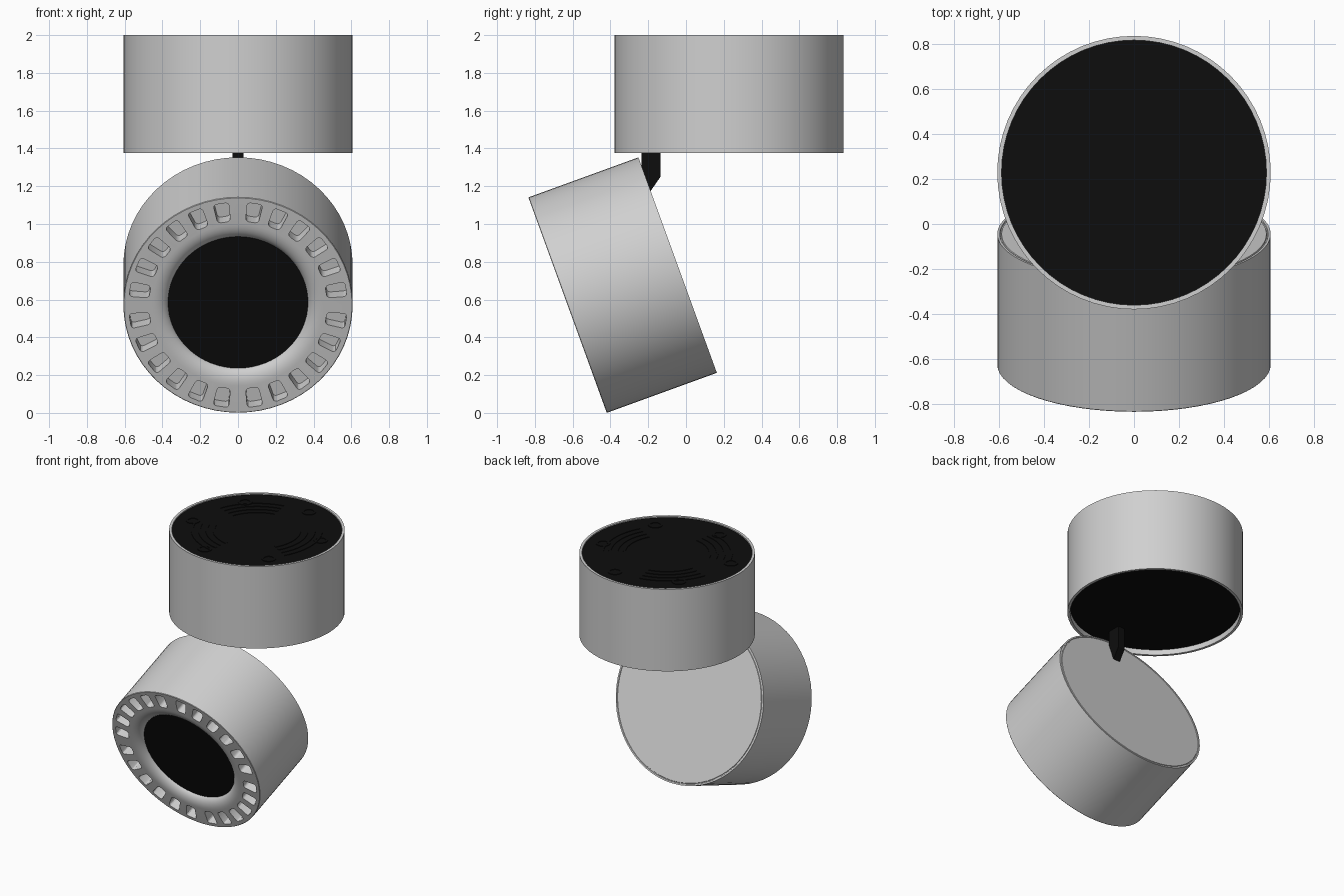
import bpy, bmesh, math
from mathutils import Matrix, Vector

cube = bpy.data.objects.get("Cube")
if cube:
    bpy.data.objects.remove(cube, do_unlink=True)

R = 0.607
TAU = math.tau


def material(name, rgb):
    m = bpy.data.materials.new(name)
    m.use_nodes = True
    col = (*rgb, 1)
    m.diffuse_color = col
    m.node_tree.nodes["Principled BSDF"].inputs["Base Color"].default_value = col
    return m


GREY = material("light grey", (0.63, 0.63, 0.63))
BLACK = material("black", (0.004, 0.004, 0.004))


def finish(name, bm, mat, matrix=None, smooth=True):
    bmesh.ops.recalc_face_normals(bm, faces=bm.faces)
    me = bpy.data.meshes.new(name)
    bm.to_mesh(me)
    bm.free()
    ob = bpy.data.objects.new(name, me)
    bpy.context.collection.objects.link(ob)
    me.materials.append(mat)
    if matrix:
        ob.matrix_world = matrix
    if smooth:
        smooth_shade(ob)
    return ob


def smooth_shade(ob):
    bpy.ops.object.select_all(action='DESELECT')
    ob.select_set(True)
    bpy.context.view_layer.objects.active = ob
    bpy.ops.object.shade_smooth_by_angle(angle=math.radians(30))


def lathe(bm, profile, segs, sweep=TAU, start=0.0):
    """Revolve (radius, height) points; zero radius becomes one pole."""
    full = sweep > TAU - 0.01
    count = segs if full else segs + 1
    rings = []
    for r, z in profile:
        if r == 0:
            rings.append([bm.verts.new((0, 0, z))] * count)
        else:
            angles = [start + sweep * i / segs for i in range(count)]
            rings.append([bm.verts.new((r * math.cos(a), r * math.sin(a), z)) for a in angles])
    for a, b in zip(rings, rings[1:]):
        for i in range(segs):
            j = (i + 1) % count
            corners = list(dict.fromkeys((a[i], a[j], b[j], b[i])))
            bm.faces.new(corners)


def turned(name, profile, mat, matrix, segs=64):
    bm = bmesh.new()
    lathe(bm, profile, segs)
    return finish(name, bm, mat, matrix)


def prism(bm, outline, axis_vec):
    """Extrude a closed outline of 3D points along a vector."""
    face = bm.faces.new([bm.verts.new(p) for p in outline])
    out = bmesh.ops.extrude_face_region(bm, geom=[face])
    verts = [g for g in out["geom"] if isinstance(g, bmesh.types.BMVert)]
    bmesh.ops.translate(bm, verts=verts, vec=axis_vec)


# Ceiling housing: thin-walled drum with black plates set in both ends
mount = Matrix.Translation((0, 0.228, 0))
turned("ceiling_housing", [(0, 1.44), (0.588, 1.44), (0.588, 1.375), (R, 1.375),
                           (R, 2), (0.588, 2), (0.588, 1.97), (0, 1.97)], GREY, mount)
turned("mounting_plate", [(0, 1.96), (0.588, 1.96), (0.588, 1.992), (0, 1.992)], BLACK, mount)
turned("bottom_plate", [(0, 1.415), (0.588, 1.415), (0.588, 1.45), (0, 1.45)], BLACK, mount)

# Raised arcs and screw bosses on the mounting plate
bm = bmesh.new()
for r in (0.29, 0.34, 0.39, 0.44):
    for middle in (0, 130, 230):
        lathe(bm, [(r, 1.99), (r, 1.996), (r + 0.015, 1.996), (r + 0.015, 1.99)], 16,
              math.radians(60), math.radians(middle - 30))
finish("plate_arcs", bm, BLACK, mount)
for i in range(6):
    a = math.radians(75 + 60 * i)
    place = mount @ Matrix.Translation((0.47 * math.cos(a), 0.47 * math.sin(a), 0))
    turned("plate_boss", [(0.035, 1.99), (0.035, 1.996), (0.05, 1.996), (0.05, 1.99)],
           BLACK, place, 24)

# Swivel arm between the housing and the lamp head
bm = bmesh.new()
side = [(-0.235, 1.43), (-0.135, 1.43), (-0.135, 1.25), (-0.187, 1.175), (-0.235, 1.24)]
prism(bm, [(-0.028, y, z) for y, z in side], (0.056, 0, 0))
finish("swivel_arm", bm, BLACK, smooth=False)

# Lamp head: tilted drum, its local z pointing out of the lens
head = Matrix.Translation((0, -0.627, 0.5705)) @ Matrix.Rotation(math.radians(110), 4, 'X')
flare = []
for i in range(9):
    t = math.radians(90) * i / 8
    flare.append((0.368 + 0.085 * (1 - math.sin(t)), -0.055 * (1 - math.cos(t))))
body = turned("lamp_head", [(0, -0.62), (0.588, -0.62), (0.59, -0.616), (0.594, -0.616),
                            (0.596, -0.62), (R, -0.62), (R, -0.003), (0.604, 0)]
              + flare + [(0, -0.055)], GREY, head)

# Ring of vent slots cut into the front rim
bm = bmesh.new()
for quadrant in range(4):
    for k in range(6):
        turn = Matrix.Rotation(math.radians(90 * quadrant + 9 + 14.4 * k), 4, 'Z')
        shape = [(0.472, -0.034), (0.578, -0.042), (0.578, 0.042), (0.472, 0.034)]
        prism(bm, [turn @ Vector((x, y, -0.09)) for x, y in shape], (0, 0, 0.12))
upright = [e for e in bm.edges if abs(e.verts[0].co.z - e.verts[1].co.z) > 0.1]
bmesh.ops.bevel(bm, geom=upright, offset=0.018, segments=3, profile=0.5, affect='EDGES')
cutter = finish("vent_cutter", bm, GREY, head, smooth=False)
cutter.hide_render = True
cut = body.modifiers.new("vents", 'BOOLEAN')
cut.operation = 'DIFFERENCE'
cut.solver = 'EXACT'
cut.object = cutter
bpy.context.view_layer.objects.active = body
bpy.ops.object.modifier_apply(modifier=cut.name)
bpy.data.objects.remove(cutter, do_unlink=True)
smooth_shade(body)

# Lens
turned("lens", [(0, -0.06), (0.372, -0.06), (0.372, -0.042), (0, -0.042)], BLACK, head)
